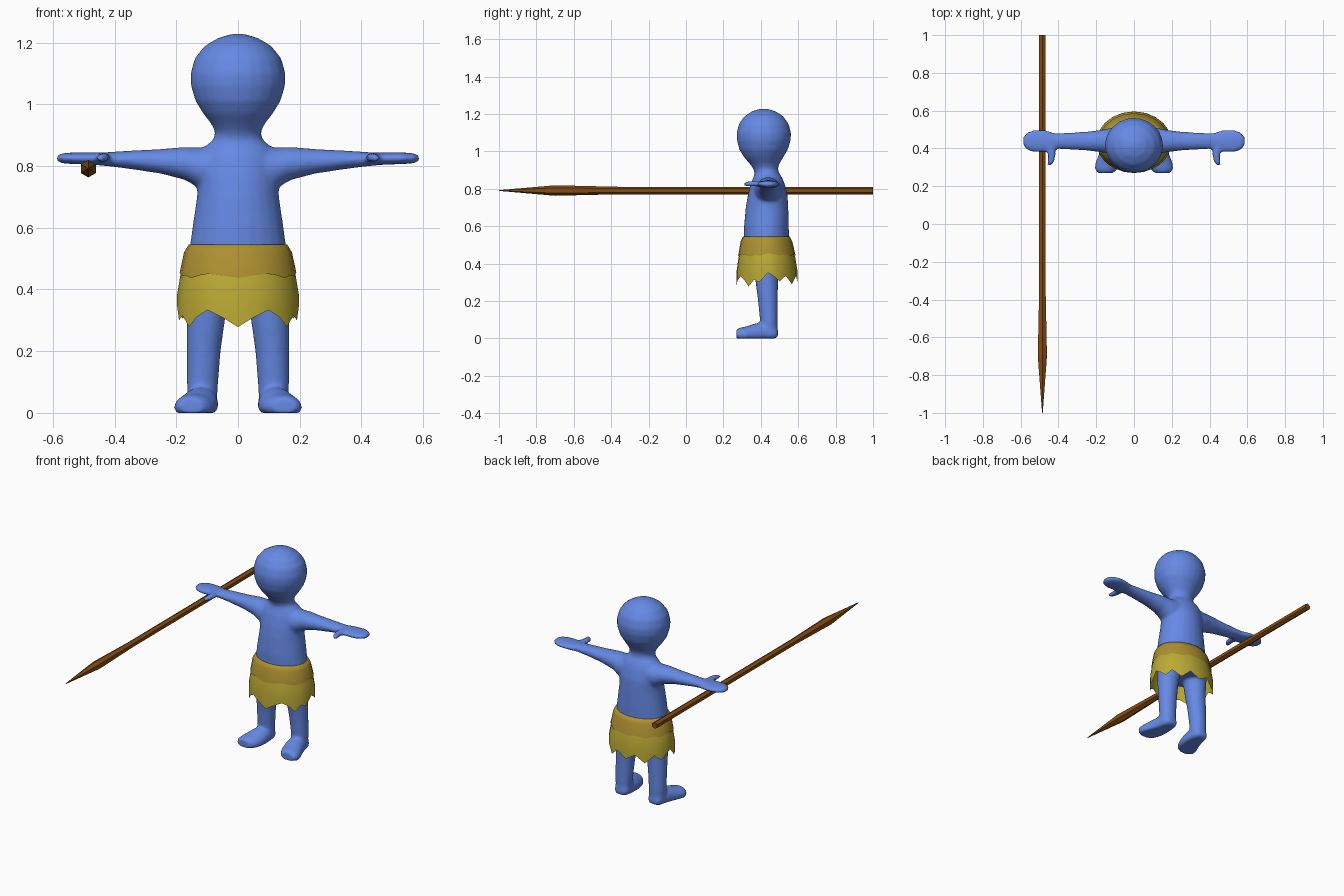
import bpy, bmesh, math

cube = bpy.data.objects.get("Cube")
if cube:
    bpy.data.objects.remove(cube, do_unlink=True)


def material(name, rgb):
    m = bpy.data.materials.new(name)
    m.use_nodes = True
    m.diffuse_color = (*rgb, 1)
    m.node_tree.nodes["Principled BSDF"].inputs["Base Color"].default_value = (*rgb, 1)
    return m


blue = material("blue skin", (0.13, 0.25, 0.78))
ochre = material("dark straw", (0.42, 0.28, 0.03))
straw = material("light straw", (0.50, 0.40, 0.035))
wood = material("brown wood", (0.24, 0.075, 0.006))


def finish(bm, name, mat, smooth):
    mesh = bpy.data.meshes.new(name)
    for f in bm.faces:
        f.smooth = smooth
    bm.to_mesh(mesh)
    bm.free()
    mesh.materials.append(mat)
    ob = bpy.data.objects.new(name, mesh)
    bpy.context.collection.objects.link(ob)
    return ob


def loft(bm, axis, sections, side=1, n=24):
    """Closed tube of elliptical rings; section = position, two centres, two radii."""
    rings = []
    for p, c1, c2, r1, r2 in sections:
        ring = []
        for i in range(n):
            a = math.tau * i / n + math.pi / 2
            u, v = c1 + r1 * math.cos(a), c2 + r2 * math.sin(a)
            x, y, z = {"x": (p, u, v), "y": (u, p, v), "z": (u, v, p)}[axis]
            ring.append(bm.verts.new((side * x, y, max(z, 0))))
        rings.append(ring)
    faces = [bm.faces.new(rings[0]), bm.faces.new(rings[-1])]
    for a, b in zip(rings, rings[1:]):
        for i in range(n):
            j = (i + 1) % n
            faces.append(bm.faces.new((a[i], a[j], b[j], b[i])))
    bmesh.ops.recalc_face_normals(bm, faces=faces)


# Body: torso and head, then mirrored limbs, fused into one skin
bm = bmesh.new()
torso = [(.38, .435, .12, .11), (.45, .43, .153, .12), (.54, .43, .156, .12),
         (.6, .43, .148, .12), (.7, .433, .133, .114), (.77, .437, .131, .106),
         (.83, .437, .126, .09), (.865, .437, .105, .075), (.885, .432, .08, .065),
         (.91, .425, .074, .067), (.935, .42, .086, .08), (.97, .415, .113, .106),
         (1.01, .415, .138, .13), (1.06, .416, .153, .144), (1.1, .416, .154, .146),
         (1.15, .416, .14, .132), (1.19, .416, .107, .102), (1.215, .416, .064, .062),
         (1.228, .416, .02, .02)]
loft(bm, "z", [(z, 0, y, rx, ry) for z, y, rx, ry in torso])

arm = [(.05, .8, .08, .07), (.12, .792, .07, .068), (.17, .808, .06, .054),
       (.25, .815, .05, .04), (.35, .82, .044, .03), (.42, .822, .043, .023),
       (.47, .824, .059, .02), (.53, .825, .061, .019), (.567, .825, .046, .017),
       (.587, .825, .022, .01)]
thumb = [(.42, .445, .825, .03, .018), (.37, .435, .828, .022, .015),
         (.33, .44, .826, .019, .014), (.307, .45, .825, .011, .009)]
leg = [(.42, .095, .435, .07, .075), (.3, .104, .432, .062, .06),
       (.2, .111, .438, .055, .053), (.1, .115, .443, .051, .048),
       (.01, .115, .443, .046, .046)]
foot = [(.492, .115, .025, .03, .02), (.47, .115, .03, .045, .045),
        (.42, .117, .03, .053, .055), (.37, .125, .025, .061, .056),
        (.32, .14, .018, .066, .046), (.29, .148, .018, .06, .041),
        (.27, .15, .02, .042, .029)]
for side in (1, -1):
    loft(bm, "x", [(x, .439, z, ry, rz) for x, z, ry, rz in arm], side)
    loft(bm, "y", thumb, side)
    loft(bm, "z", leg, side)
    loft(bm, "y", foot, side)
body = finish(bm, "body", blue, True)
fuse = body.modifiers.new("fuse", "REMESH")
fuse.mode = "VOXEL"
fuse.voxel_size = 0.009
fuse.use_smooth_shade = True
soften = body.modifiers.new("soften", "SMOOTH")
soften.factor = 0.5
soften.iterations = 6

# Skirt: two ragged layers; half of the hem as angle from the front and height
half = [(0, .278), (15, .31), (30, .333), (43, .31), (53, .278), (65, .315), (75, .3),
        (92, .352), (104, .33), (115, .305), (128, .335), (145, .29), (162, .335), (180, .3)]
hem = half + [(360 - a, z) for a, z in half[-2:0:-1]]


def skirt_layer(name, mat, rows):
    """Row = height function of the hem, two radii, y centre."""
    bm = bmesh.new()
    rings = []
    for height, rx, ry, yc in rows:
        rings.append([bm.verts.new((rx * math.sin(math.radians(a)),
                                    yc - ry * math.cos(math.radians(a)), height(z)))
                      for a, z in hem])
    for top, low in zip(rings, rings[1:]):
        for i in range(len(hem)):
            j = (i + 1) % len(hem)
            bm.faces.new((top[i], low[i], low[j], top[j]))
    return finish(bm, name, mat, True)


def wave(z):
    return .445 + .25 * (z - .31)


skirt_layer("skirt_upper", ochre, [
    (lambda z: .546, .15, .115, .43), (lambda z: .545, .16, .125, .43),
    (lambda z: .52, .175, .138, .43), (wave, .189, .154, .432)])
skirt_layer("skirt_lower", straw, [
    (lambda z: .47, .178, .143, .432), (lambda z: wave(z) - .01, .187, .152, .432),
    (lambda z: .37 + .2 * (z - .31), .198, .162, .433), (lambda z: z, .198, .163, .433)])

# Spear: six-sided shaft with a swelling, sharpened point
bm = bmesh.new()
loft(bm, "y", [(y, -.485, .791, r, r) for y, r in
               ((1, .02), (-.36, .02), (-.7, .028), (-1, .002))], n=6)
finish(bm, "spear", wood, False)
